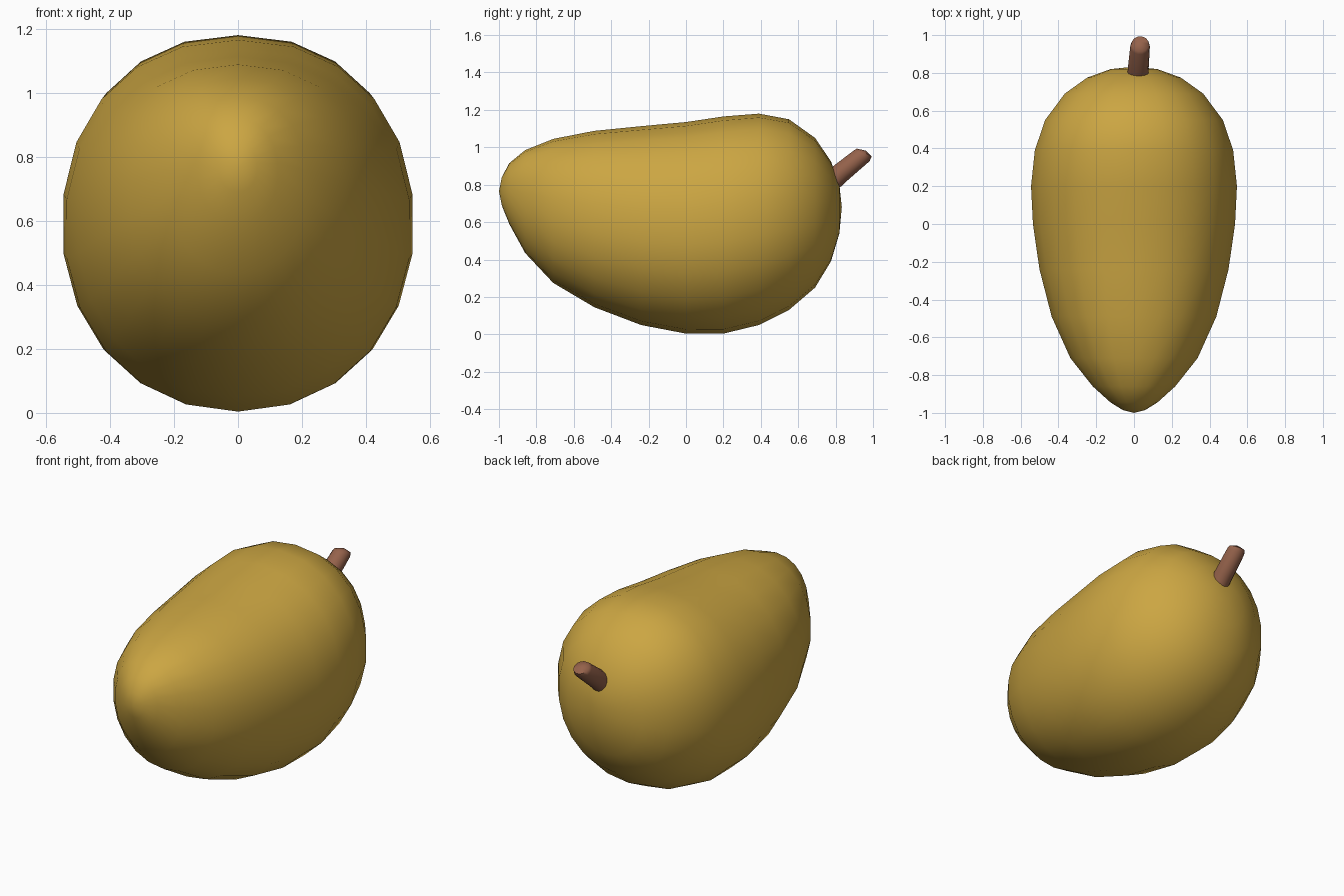
import bpy, bmesh, math
from mathutils import Vector

if "Cube" in bpy.data.objects:
    bpy.data.objects.remove(bpy.data.objects["Cube"])


def material(name, rgb):
    m = bpy.data.materials.new(name)
    m.diffuse_color = (*rgb, 1)
    m.use_nodes = True
    m.node_tree.nodes["Principled BSDF"].inputs["Base Color"].default_value = m.diffuse_color
    return m


def loft(name, rings, start, end, mat, angle):
    """Skin a list of closed rings and close both ends on a centre point."""
    bm = bmesh.new()
    loops = [[bm.verts.new(p) for p in r] for r in rings]
    n = len(loops[0])
    a, b = bm.verts.new(start), bm.verts.new(end)
    for i in range(n):
        j = (i + 1) % n
        bm.faces.new((a, loops[0][i], loops[0][j]))
        for r, s in zip(loops, loops[1:]):
            bm.faces.new((r[i], s[i], s[j], r[j]))
        bm.faces.new((b, loops[-1][j], loops[-1][i]))
    bmesh.ops.recalc_face_normals(bm, faces=bm.faces)
    me = bpy.data.meshes.new(name)
    bm.to_mesh(me)
    bm.free()
    me.materials.append(mat)
    ob = bpy.data.objects.new(name, me)
    bpy.context.collection.objects.link(ob)
    bpy.ops.object.select_all(action='DESELECT')
    ob.select_set(True)
    bpy.context.view_layer.objects.active = ob
    bpy.ops.object.shade_smooth_by_angle(angle=math.radians(angle))
    return ob


skin = material("mango yellow", (0.60, 0.38, 0.055))
bark = material("stem brown", (0.30, 0.122, 0.07))

# Fruit: cross-sections along y as (y, top z, bottom z, half width)
sections = [
    (-0.985, 0.84, 0.69, 0.06), (-0.945, 0.915, 0.59, 0.125),
    (-0.86, 0.985, 0.435, 0.22), (-0.71, 1.045, 0.275, 0.34),
    (-0.49, 1.088, 0.145, 0.44), (-0.24, 1.113, 0.05, 0.505),
    (0.0, 1.135, 0.004, 0.54), (0.2, 1.165, 0.004, 0.55),
    (0.39, 1.18, 0.05, 0.53), (0.55, 1.15, 0.13, 0.475),
    (0.69, 1.05, 0.25, 0.37), (0.775, 0.925, 0.39, 0.25),
    (0.82, 0.80, 0.54, 0.125)]


def section(y, top, bottom, half, sides=22):
    mid, tall = (top + bottom) / 2, (top - bottom) / 2
    pts = []
    for k in range(sides):
        t = 2 * math.pi * k / sides
        c, s = math.cos(t), math.sin(t)
        e = 2 / (2.2 if c > 0 else 2.08)      # slightly fuller shoulders
        pts.append((math.copysign(abs(s) ** e, s) * half, y,
                    mid + math.copysign(abs(c) ** e, c) * tall))
    return pts


loft("fruit", [section(*s) for s in sections],
     (0, -1.0, 0.765), (0, 0.833, 0.68), skin, 80)


# Stem: tapered rod leaning back, with a tilted rounded tip
def stem_ring(y, z, x, radius, tilt, sides=14):
    up = Vector((0, -math.sin(tilt), math.cos(tilt)))
    out = []
    for k in range(sides):
        t = 2 * math.pi * k / sides
        out.append(Vector((x, y, z)) + Vector((radius * math.cos(t), 0, 0))
                   + up * radius * math.sin(t))
    return out


d = math.radians(42)
rings = [stem_ring(0.72, 0.765, 0.018, 0.057, d),
         stem_ring(0.83, 0.865, 0.023, 0.055, d),
         stem_ring(0.94, 0.955, 0.032, 0.052, math.radians(55)),
         stem_ring(0.953, 0.972, 0.033, 0.046, math.radians(62))]
loft("stem", rings, (0.018, 0.71, 0.756), (0.034, 0.962, 0.982), bark, 60)
